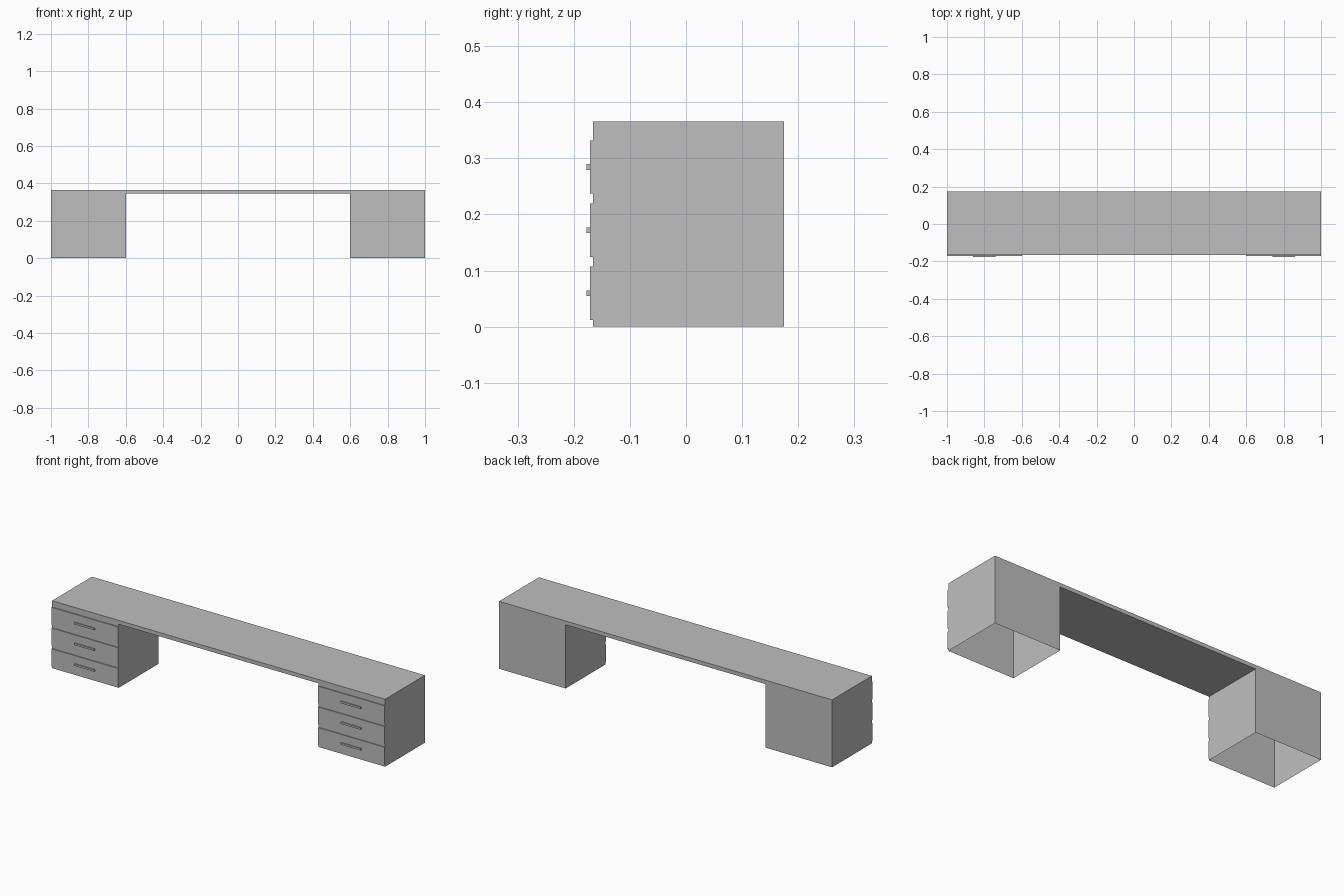
import bpy
import bmesh

cube = bpy.data.objects.get("Cube")
if cube:
    bpy.data.objects.remove(cube, do_unlink=True)

GREY = (0.52, 0.52, 0.52, 1.0)
mat = bpy.data.materials.new("plain grey")
mat.use_nodes = True
mat.diffuse_color = GREY
mat.node_tree.nodes["Principled BSDF"].inputs["Base Color"].default_value = GREY

FRONT, BACK = -0.166, 0.175
HEIGHT, UNDERSIDE = 0.366, 0.345
INNER, OUTER = 0.6, 1.0


def add_object(name, bm):
    bmesh.ops.recalc_face_normals(bm, faces=bm.faces)
    mesh = bpy.data.meshes.new(name)
    bm.to_mesh(mesh)
    bm.free()
    mesh.materials.append(mat)
    obj = bpy.data.objects.new(name, mesh)
    bpy.context.collection.objects.link(obj)
    return obj


def box(name, x, y, z):
    """Box from (low, high) ranges on each axis."""
    bm = bmesh.new()
    bmesh.ops.create_cube(bm, size=1)
    for v in bm.verts:
        v.co = [r[0] if c < 0 else r[1] for c, r in zip(v.co, (x, y, z))]
    return add_object(name, bm)


# Desk body: bridge-shaped profile pulled from front to back
half = [(INNER, UNDERSIDE), (INNER, 0), (OUTER, 0), (OUTER, HEIGHT)]
profile = half + [(-x, z) for x, z in reversed(half)]
bm = bmesh.new()
face = bm.faces.new([bm.verts.new((x, FRONT, z)) for x, z in profile])
pulled = bmesh.ops.extrude_face_region(bm, geom=[face], use_keep_orig=True)
for v in pulled["geom"]:
    if isinstance(v, bmesh.types.BMVert):
        v.co.y = BACK
bmesh.ops.recalc_face_normals(bm, faces=bm.faces)

# Pedestals are hollow and open underneath
open_faces = [f for f in bm.faces if all(v.co.z < 0.001 for v in f.verts)]
bmesh.ops.delete(bm, geom=open_faces, context="FACES_ONLY")
add_object("desk_body", bm)

# Three drawer fronts with bar handles on each pedestal
for side, sign in (("left", 1), ("right", -1)):
    for row, level in enumerate(("bottom", "middle", "top")):
        z = 0.012 + row * 0.1125
        mid = z + 0.0475
        box(f"{side}_{level}_drawer", sorted((sign * INNER, sign * OUTER)),
            (-0.171, FRONT), (z, z + 0.095))
        box(f"{side}_{level}_handle",
            (sign * 0.8 - 0.06, sign * 0.8 + 0.06),
            (-0.177, -0.171), (mid - 0.005, mid + 0.005))
